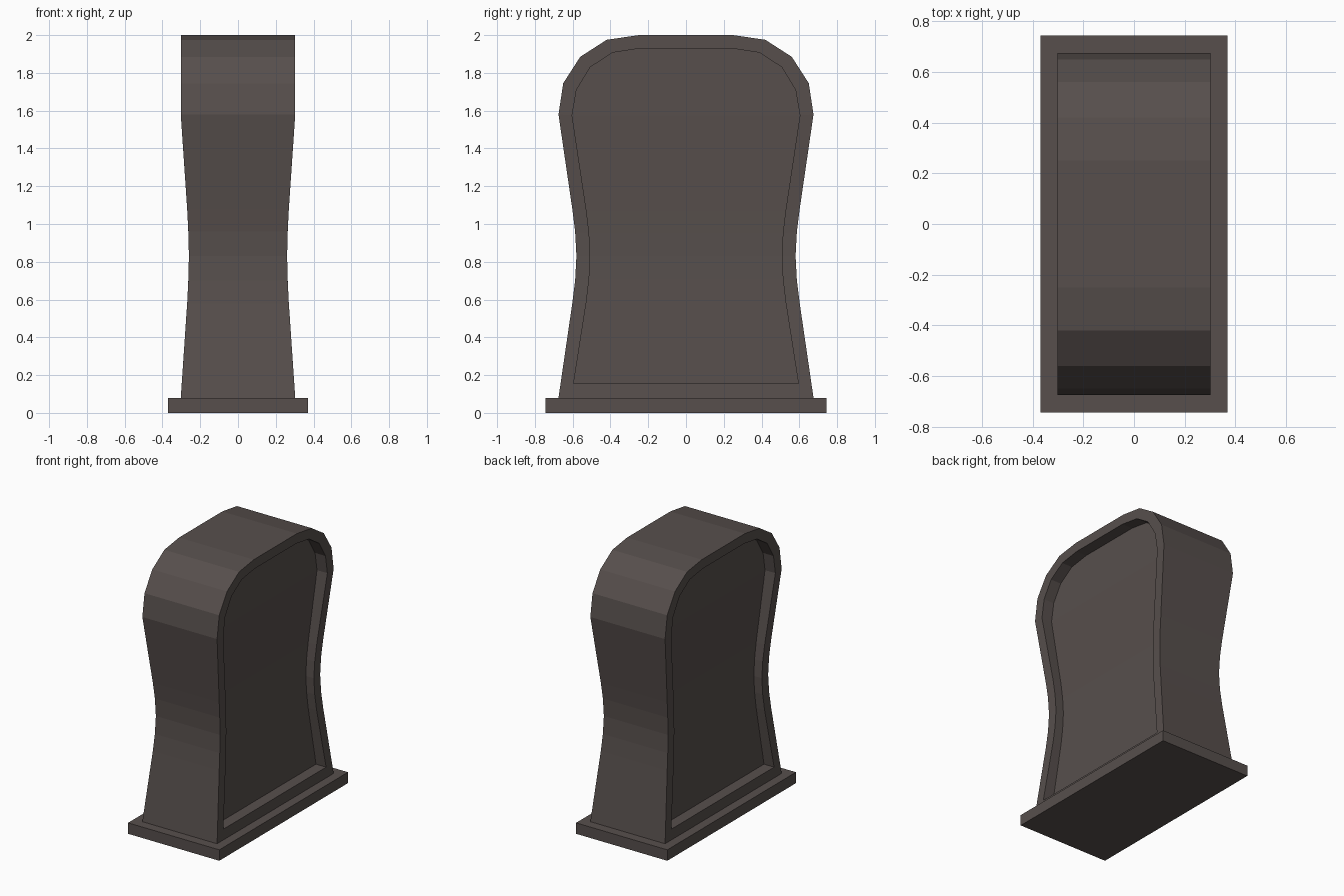
import bpy, bmesh

if "Cube" in bpy.data.objects:
    bpy.data.objects.remove(bpy.data.objects["Cube"])

stone = bpy.data.materials.new("dark_stone")
stone.diffuse_color = (0.095, 0.078, 0.073, 1)
stone.use_nodes = True
stone.node_tree.nodes["Principled BSDF"].inputs["Base Color"].default_value = stone.diffuse_color

# Half profiles (y, z), bottom to top: outer silhouette and panel outline
OUTER = [(0.675, 0.08), (0.602, 0.58), (0.587, 0.70), (0.58, 0.83), (0.587, 0.96),
         (0.602, 1.08), (0.675, 1.58), (0.65, 1.745), (0.56, 1.885), (0.42, 1.975), (0.25, 2.0)]
INNER = [(0.595, 0.155), (0.527, 0.59), (0.513, 0.71), (0.507, 0.83), (0.513, 0.95),
         (0.527, 1.07), (0.603, 1.575), (0.58, 1.71), (0.507, 1.83), (0.39, 1.907), (0.24, 1.93)]
WIDTH = [(0.08, 0.303), (0.58, 0.269), (0.70, 0.263), (0.83, 0.26), (0.96, 0.263),
         (1.08, 0.269), (1.58, 0.303), (2.0, 0.303)]


def half_width(z):
    for (z0, w0), (z1, w1) in zip(WIDTH, WIDTH[1:]):
        if z <= z1:
            return w0 + (w1 - w0) * (z - z0) / (z1 - z0)
    return WIDTH[-1][1]


def floor_width(z):
    return 0.55 * half_width(z) + 0.052


def finish(bm, name):
    bmesh.ops.recalc_face_normals(bm, faces=bm.faces)
    mesh = bpy.data.meshes.new(name)
    bm.to_mesh(mesh)
    bm.free()
    mesh.materials.append(stone)
    obj = bpy.data.objects.new(name, mesh)
    bpy.context.collection.objects.link(obj)


def ring(bm, half, side, width):
    loop = half + [(-y, z) for y, z in reversed(half)]
    return [bm.verts.new((side * width(z), y, z)) for y, z in loop]


def bridge(bm, a, b):
    n = len(a)
    for i in range(n):
        j = (i + 1) % n
        bm.faces.new((a[i], a[j], b[j], b[i]))


# Waisted body with a recessed panel on each broad side
bm = bmesh.new()
rims = []
for side in (1, -1):
    rim = ring(bm, OUTER, side, half_width)
    lip = ring(bm, INNER, side, half_width)
    floor = ring(bm, INNER, side, floor_width)
    bridge(bm, rim, lip)
    bridge(bm, lip, floor)
    n = len(floor)
    for i in range(n // 2 - 1):
        bm.faces.new((floor[i], floor[i + 1], floor[n - 2 - i], floor[n - 1 - i]))
    rims.append(rim)
bridge(bm, *rims)
finish(bm, "body")

# Flat plinth
bm = bmesh.new()
bmesh.ops.create_cube(bm, size=1)
for v in bm.verts:
    v.co = (v.co.x * 0.74, v.co.y * 1.49, (v.co.z + 0.5) * 0.08)
finish(bm, "plinth")
